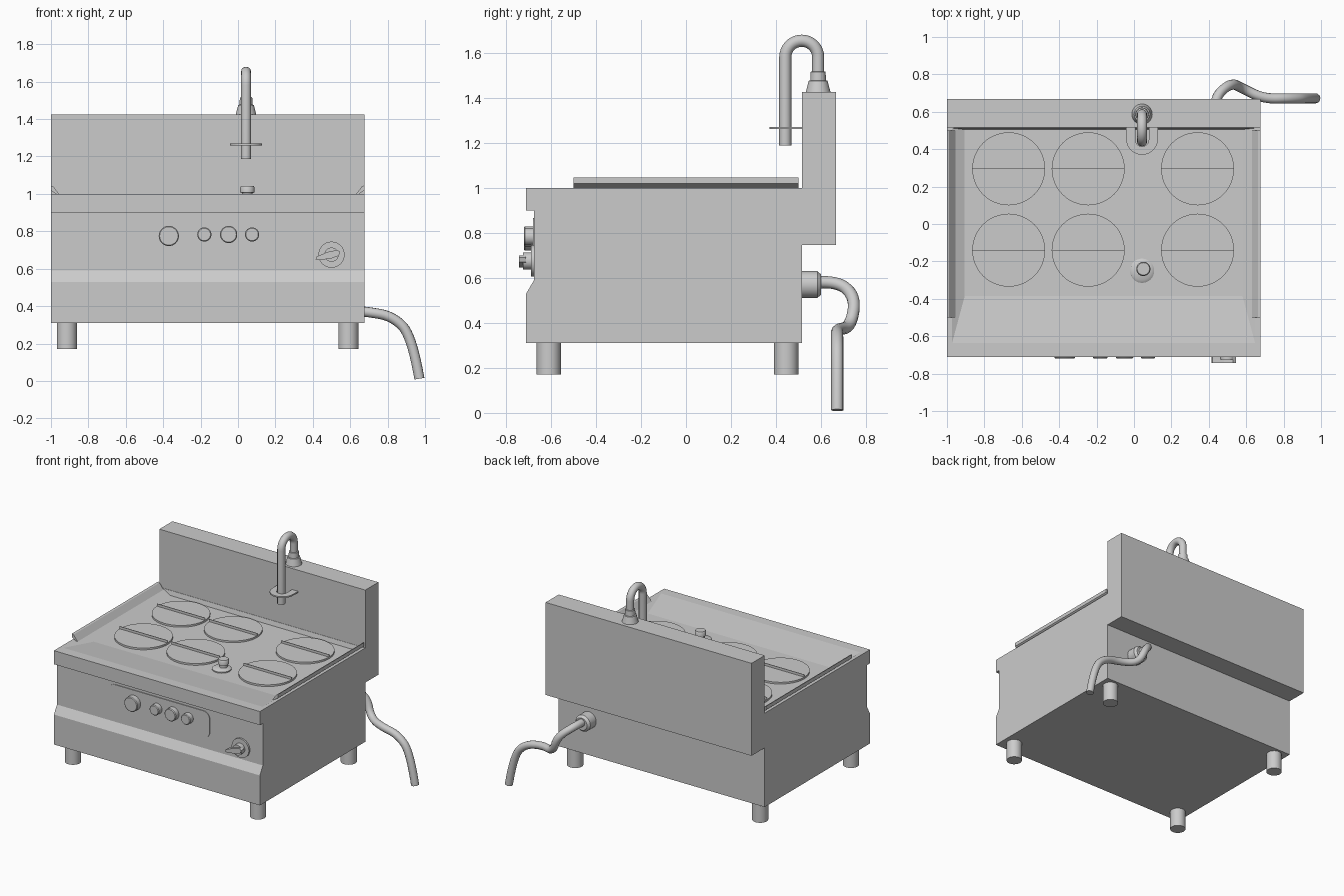
import bpy, bmesh
from math import pi, sin, cos
from mathutils import Vector

if "Cube" in bpy.data.objects:
    bpy.data.objects.remove(bpy.data.objects["Cube"])


def finish(name, bm, smooth=False):
    bmesh.ops.recalc_face_normals(bm, faces=bm.faces)
    me = bpy.data.meshes.new(name)
    bm.to_mesh(me)
    bm.free()
    ob = bpy.data.objects.new(name, me)
    bpy.context.collection.objects.link(ob)
    if smooth:
        bpy.ops.object.select_all(action='DESELECT')
        ob.select_set(True)
        bpy.context.view_layer.objects.active = ob
        bpy.ops.object.shade_smooth_by_angle(angle=pi / 5)
    return ob


def place(axis, a, b, t):
    return {'X': (t, a, b), 'Y': (a, t, b), 'Z': (a, b, t)}[axis]


def prism(name, outline, axis, lo, hi, smooth=False):
    """Extrude a 2D outline along an axis."""
    bm = bmesh.new()
    face = bm.faces.new([bm.verts.new(place(axis, a, b, lo)) for a, b in outline])
    ext = bmesh.ops.extrude_face_region(bm, geom=[face])['geom']
    shift = Vector(place(axis, 0, 0, hi - lo))
    for v in ext:
        if isinstance(v, bmesh.types.BMVert):
            v.co += shift
    return finish(name, bm, smooth)


def lathe(name, centre, axis, rings, n=32):
    """Stack of (radius, position) rings along an axis, capped at both ends."""
    bm = bmesh.new()
    loops = [[bm.verts.new(place(axis, centre[0] + r * cos(2 * pi * i / n),
                                 centre[1] + r * sin(2 * pi * i / n), t))
              for i in range(n)] for r, t in rings]
    for p, q in zip(loops, loops[1:]):
        for i in range(n):
            j = (i + 1) % n
            bm.faces.new((p[i], p[j], q[j], q[i]))
    bm.faces.new(loops[0])
    bm.faces.new(loops[-1])
    return finish(name, bm, True)


def arc(cx, cy, r, a0, a1, n=12):
    return [(cx + r * cos(a0 + (a1 - a0) * i / n), cy + r * sin(a0 + (a1 - a0) * i / n))
            for i in range(n + 1)]


def rect(x0, x1, y0, y1):
    return [(x0, y0), (x1, y0), (x1, y1), (x0, y1)]


def tube(name, pts, radius, kind='NURBS'):
    cu = bpy.data.curves.new(name, 'CURVE')
    cu.dimensions = '3D'
    cu.bevel_depth = radius
    cu.bevel_resolution = 4
    cu.use_fill_caps = True
    sp = cu.splines.new(kind)
    sp.points.add(len(pts) - 1)
    for p, co in zip(sp.points, pts):
        p.co = (*co, 1)
    if kind == 'NURBS':
        sp.order_u = 3
        sp.use_endpoint_u = True
        sp.resolution_u = 8
    sp.use_smooth = True
    ob = bpy.data.objects.new(name, cu)
    bpy.context.collection.objects.link(ob)
    return ob


X0, X1 = -1.0, 0.675

# Body with front lip and sloped lower front
body = prism('body', [(-.71, .31), (-.71, .53), (-.675, .59), (-.675, .9), (-.71, .9),
                      (-.71, 1.0), (.515, 1.0), (.515, .31)], 'X', X0, X1)

# Sunken worktop cut out of the body top
bm = bmesh.new()
low = [bm.verts.new((*p, .967)) for p in rect(-.905, .58, -.385, .505)]
top = [bm.verts.new((*p, 1.001)) for p in rect(-.975, .65, -.645, .513)]
bm.faces.new(low)
bm.faces.new(top)
for i in range(4):
    j = (i + 1) % 4
    bm.faces.new((low[i], low[j], top[j], top[i]))
cutter = finish('worktop_cutter', bm)
cutter.hide_render = True
cutter.hide_set(True)
mod = body.modifiers.new('sunken_worktop', 'BOOLEAN')
mod.object = cutter
mod.solver = 'EXACT'

# Backsplash
prism('backsplash', rect(.515, .667, .745, 1.425), 'X', X0, X1)

# Raised side rims
for side, edge, s in (('left', X0, 1), ('right', X1, -1)):
    prism(side + '_rim', [(edge + s * .03, .998), (edge, 1.018), (edge, 1.045),
                          (edge + s * .012, 1.04), (edge + s * .045, .998)], 'Y', -.5, .5)

# Feet
for x, sx in ((-.915, 'left'), (.59, 'right')):
    for y, sy in ((-.61, 'front'), (.445, 'back')):
        lathe(f'{sy}_{sx}_foot', (x, y), 'Z', [(.054, .17), (.054, .312)])

# Round lids with a raised rib across the middle
for x in (-.67, -.245, .34):
    for y in (-.14, .295):
        lathe('round_lid', (x, y), 'Z', [(.195, .96), (.195, .98)], 48)
        prism('lid_rib', rect(x - .195, x + .195, y - .002, y + .002), 'Z', .97, .998)

# Drain with overflow post
lathe('drain_flange', (.043, -.25), 'Z', [(.065, .96), (.065, .975), (.05, .985)])
lathe('drain_post', (.05, -.24), 'Z', [(.028, .97), (.028, 1.005), (.038, 1.008),
                                       (.038, 1.035), (.033, 1.043)])

# Control panel and knobs
r = .05
panel = (arc(.245 - r, .865 - r, r, 0, pi / 2, 6) + arc(-.575 + r, .865 - r, r, pi / 2, pi, 6)
         + arc(-.575 + r, .67 + r, r, pi, 1.5 * pi, 6) + arc(.245 - r, .67 + r, r, 1.5 * pi, 2 * pi, 6))
prism('control_panel', panel, 'Y', -.68, -.67)
for x, z, rad in ((-.37, .775, .054), (-.18, .783, .038), (-.05, .783, .046), (.075, .783, .038)):
    lathe('control_knob', (x, z), 'Y', [(rad, -.67), (rad, -.715), (rad - .005, -.72)])

# Valve plate, hub and lever
lathe('valve_plate', (.5, .675), 'Y', [(.07, -.67), (.07, -.688)])
lathe('valve_hub', (.5, .675), 'Y', [(.038, -.68), (.038, -.725)])
prism('valve_lever', [(.415, .65), (.43, .645), (.5, .655), (.54, .67), (.545, .69),
                      (.53, .7), (.48, .69), (.42, .665)], 'Y', -.742, -.71)

# Tap: base, collar, bent spout and U-shaped bracket
fx = .043
lathe('tap_base', (fx, .587), 'Z', [(.056, 1.42), (.042, 1.475), (.035, 1.477),
                                    (.033, 1.515), (.027, 1.517)])
spout = [(fx, .587, 1.5)] + [(fx, y, z) for y, z in arc(.514, 1.58, .073, 0, pi, 16)] \
    + [(fx, .441, 1.187)]
tube('tap_spout', [(x, y, z) for x, y, z in spout], .027, 'POLY')
bracket = ([(fx + .085, .52)] + arc(fx, .455, .085, 0, -pi, 20) + [(fx - .085, .52), (fx - .036, .52)]
           + arc(fx, .45, .036, -pi, 0, 14) + [(fx + .036, .52)])
prism('tap_bracket', bracket, 'Z', 1.26, 1.27)

# Rear hose and its fitting
lathe('hose_fitting', (.43, .57), 'Y', [(.06, .51), (.06, .583), (.045, .6)])
tube('hose', [(.43, .59, .58), (.43, .68, .585), (.52, .755, .51), (.57, .73, .38),
              (.69, .67, .37), (.83, .672, .345), (.93, .672, .24), (.97, .672, .012)], .027)
